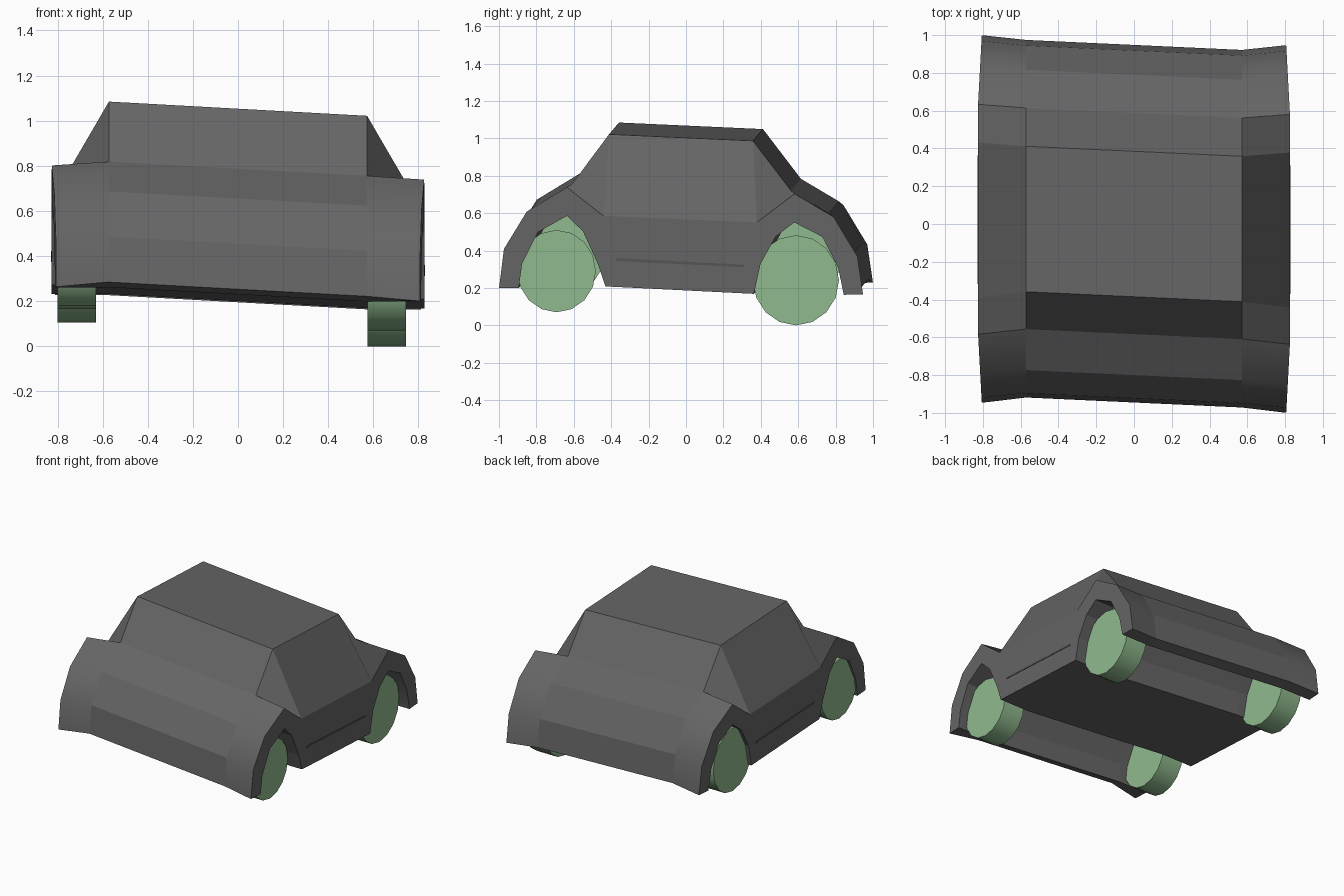
import bpy, bmesh, math
from mathutils import Matrix

if "Cube" in bpy.data.objects:
    bpy.data.objects.remove(bpy.data.objects["Cube"])

# The whole car leans: the right half sits lower and further forward
SHIFT_Y, SHIFT_Z = 0.0265, 0.0315


def material(name, r, g, b):
    mat = bpy.data.materials.new(name)
    mat.diffuse_color = (r, g, b, 1)
    mat.use_nodes = True
    mat.node_tree.nodes["Principled BSDF"].inputs["Base Color"].default_value = mat.diffuse_color
    return mat


body_grey = material("body_grey", .13, .13, .13)
trim_grey = material("trim_grey", .09, .09, .09)
green = material("wheel_green", .28, .49, .27)


def add_object(name, bm, mat, smooth=None):
    bmesh.ops.recalc_face_normals(bm, faces=bm.faces)
    me = bpy.data.meshes.new(name)
    bm.to_mesh(me)
    bm.free()
    ob = bpy.data.objects.new(name, me)
    bpy.context.collection.objects.link(ob)
    me.materials.append(mat)
    if smooth:
        bpy.ops.object.select_all(action='DESELECT')
        ob.select_set(True)
        bpy.context.view_layer.objects.active = ob
        bpy.ops.object.shade_smooth_by_angle(angle=math.radians(smooth))
    return ob


# Side profiles (y, z), running front bumper -> roof or belt -> rear bumper
outer_top = [(-.973, .232), (-.947, .44), (-.825, .64), (-.61, .77),
             (-.415, .617), (.405, .582),
             (.607, .735), (.815, .612), (.943, .40), (.973, .197)]
inner_top = [(-.945, .253), (-.922, .455), (-.80, .655), (-.583, .787),
             (-.385, 1.053), (.385, 1.018),
             (.588, .752), (.79, .632), (.918, .415), (.948, .215)]
# Underside with both wheel arches, running rear -> front
under = [(.87, .195), (.84, .34), (.755, .505), (.605, .582), (.505, .505),
         (.425, .36), (.39, .20), (-.405, .24), (-.445, .36), (-.525, .535),
         (-.61, .617), (-.765, .53), (-.85, .36), (-.868, .23)]


def station(bm, x, top):
    s = math.copysign(1, x)
    ring = []
    for y, z in top + under:
        px = x
        if abs(x) > .7:  # fender ends taper slightly towards the bumpers
            px -= s * .02 * max(0, abs(y) - .6) / .37
        ring.append(bm.verts.new((px, y - s * SHIFT_Y, z - s * SHIFT_Z)))
    return ring


# Body shell: four profile stations lofted across the width
bm = bmesh.new()
rings = [station(bm, -.826, outer_top), station(bm, -.572, inner_top),
         station(bm, .572, inner_top), station(bm, .826, outer_top)]
n = len(rings[0])
for k, (a, b) in enumerate(zip(rings, rings[1:])):
    for i in range(n):
        j = (i + 1) % n
        bm.faces.new((a[i], a[j], b[j], b[i]))
bm.faces.new(rings[0])
bm.faces.new(rings[-1])
body = add_object("car_body", bm, body_grey, 32)
# Rounded shading on the fender ends only, flat panels elsewhere
for p in body.data.polygons:
    on_end = .6 < abs(p.center.x) < .8
    p.use_smooth = on_end and abs(p.center.y) > .6 and len(p.vertices) == 4

# Thin trim strip along each side
for s, side in ((-1, "left"), (1, "right")):
    bm = bmesh.new()
    strip = [(-.345, .376), (.337, .342), (.337, .356), (-.345, .391)]
    rows = [[bm.verts.new((s * x, y - s * SHIFT_Y, z - s * SHIFT_Z)) for y, z in strip]
            for x in (.815, .829)]
    for i in range(4):
        j = (i + 1) % 4
        bm.faces.new((rows[0][i], rows[0][j], rows[1][j], rows[1][i]))
    bm.faces.new(rows[0])
    bm.faces.new(rows[1])
    add_object(side + "_trim_strip", bm, trim_grey)


# Wheels
def wheel(name, x, y, z, ry, rz):
    bm = bmesh.new()
    bmesh.ops.create_cone(bm, cap_ends=True, segments=16, radius1=1, radius2=1, depth=.17)
    bm.transform(Matrix.Translation((x, y, z)) @ Matrix.Diagonal((1, ry, rz, 1))
                 @ Matrix.Rotation(math.pi / 2, 4, 'Y'))
    add_object(name, bm, green, 35)


wheel("front_right_wheel", .66, -.692, .29, .21, .22)
wheel("rear_right_wheel", .66, .588, .241, .23, .241)
wheel("front_left_wheel", -.715, -.645, .385, .21, .22)
wheel("rear_left_wheel", -.715, .60, .338, .225, .233)
